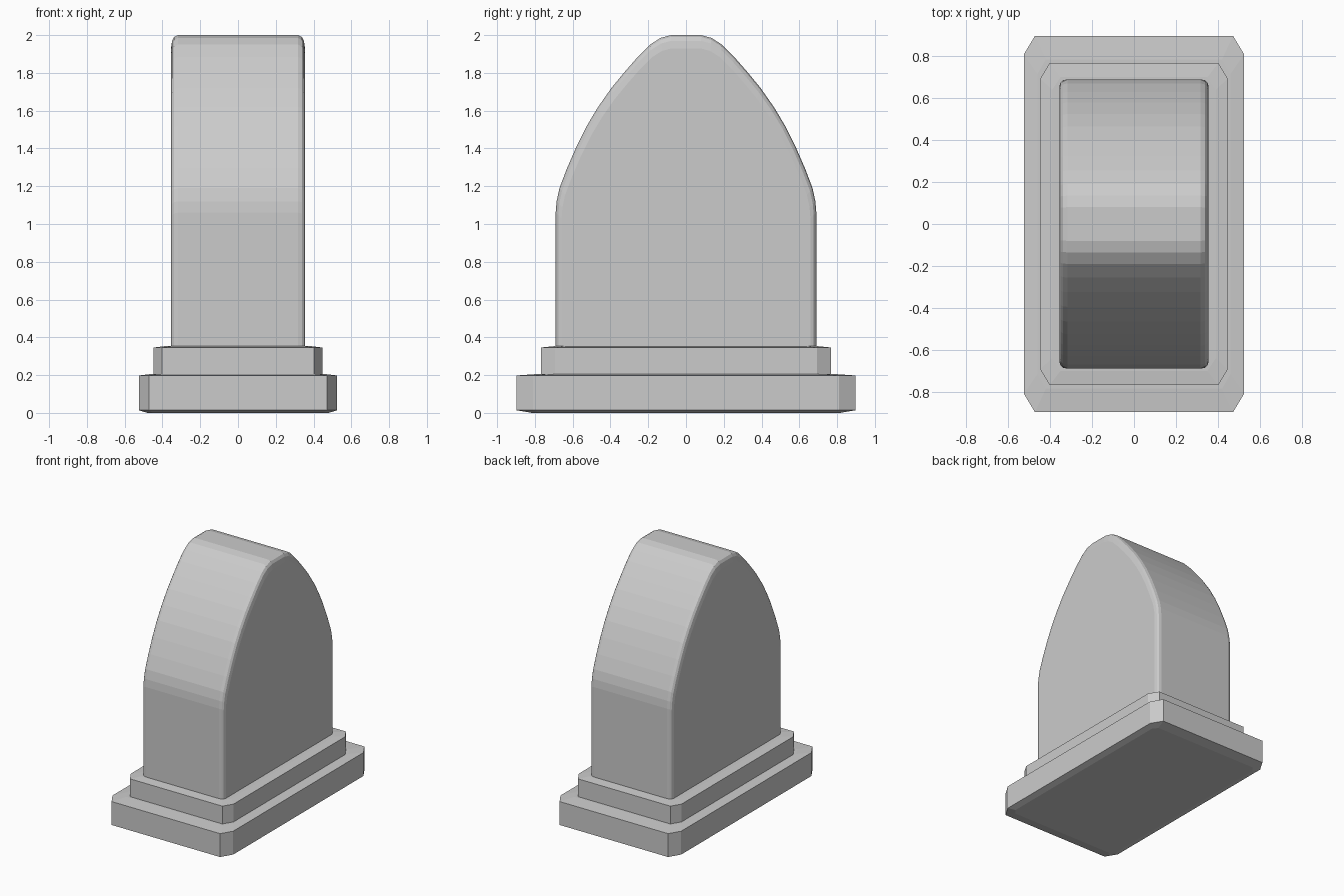
import bpy, bmesh

if "Cube" in bpy.data.objects:
    bpy.data.objects.remove(bpy.data.objects["Cube"])


def loft(name, rings):
    """Skin matching closed rings of points and cap both ends."""
    bm = bmesh.new()
    loops = [[bm.verts.new(p) for p in ring] for ring in rings]
    n = len(loops[0])
    for a, b in zip(loops, loops[1:]):
        for i in range(n):
            j = (i + 1) % n
            bm.faces.new((a[i], a[j], b[j], b[i]))
    bm.faces.new(loops[0])
    bm.faces.new(loops[-1])
    bmesh.ops.recalc_face_normals(bm, faces=bm.faces)
    mesh = bpy.data.meshes.new(name)
    bm.to_mesh(mesh)
    bm.free()
    obj = bpy.data.objects.new(name, mesh)
    bpy.context.collection.objects.link(obj)
    return obj


def octagon(x, y, cx, cy, z):
    """Rectangle with clipped corners at height z."""
    quarter = [(x, y - cy), (x - cx, y)]
    half = quarter + [(-a, b) for a, b in reversed(quarter)]
    return [(a, b, z) for a, b in half + [(-a, -b) for a, b in half]]


# Stepped plinth: slab with eased lower edge, then a smaller step
loft("plinth_slab", [octagon(0.48, 0.815, 0.03, 0.04, 0.0),
                     octagon(0.525, 0.897, 0.053, 0.088, 0.014),
                     octagon(0.525, 0.897, 0.053, 0.088, 0.198),
                     octagon(0.46, 0.785, 0.04, 0.07, 0.206)])
loft("plinth_step", [octagon(0.447, 0.768, 0.045, 0.075, 0.19),
                     octagon(0.447, 0.768, 0.045, 0.075, 0.346),
                     octagon(0.39, 0.70, 0.04, 0.06, 0.353)])

# Upright slab with a pointed arch outline and softened front and back rims
BASE = 0.34
side = [(0.69, BASE), (0.69, 1.06), (0.685, 1.12), (0.67, 1.19), (0.63, 1.295),
        (0.58, 1.41), (0.525, 1.52), (0.465, 1.62), (0.395, 1.72),
        (0.325, 1.805), (0.255, 1.885), (0.19, 1.95), (0.135, 1.985), (0.08, 2.0)]
outline = side + [(-y, z) for y, z in reversed(side)]


def arch(x, y_scale, drop):
    k = 1 - drop / (2.0 - BASE)
    return [(x, y * y_scale, BASE + (z - BASE) * k) for y, z in outline]


rim = [(0.355, 0.955, 0.07), (0.349, 0.98, 0.03), (0.338, 0.993, 0.01), (0.318, 1.0, 0.0)]
loft("arched_slab", [arch(-x, s, d) for x, s, d in rim] +
     [arch(x, s, d) for x, s, d in reversed(rim)])
